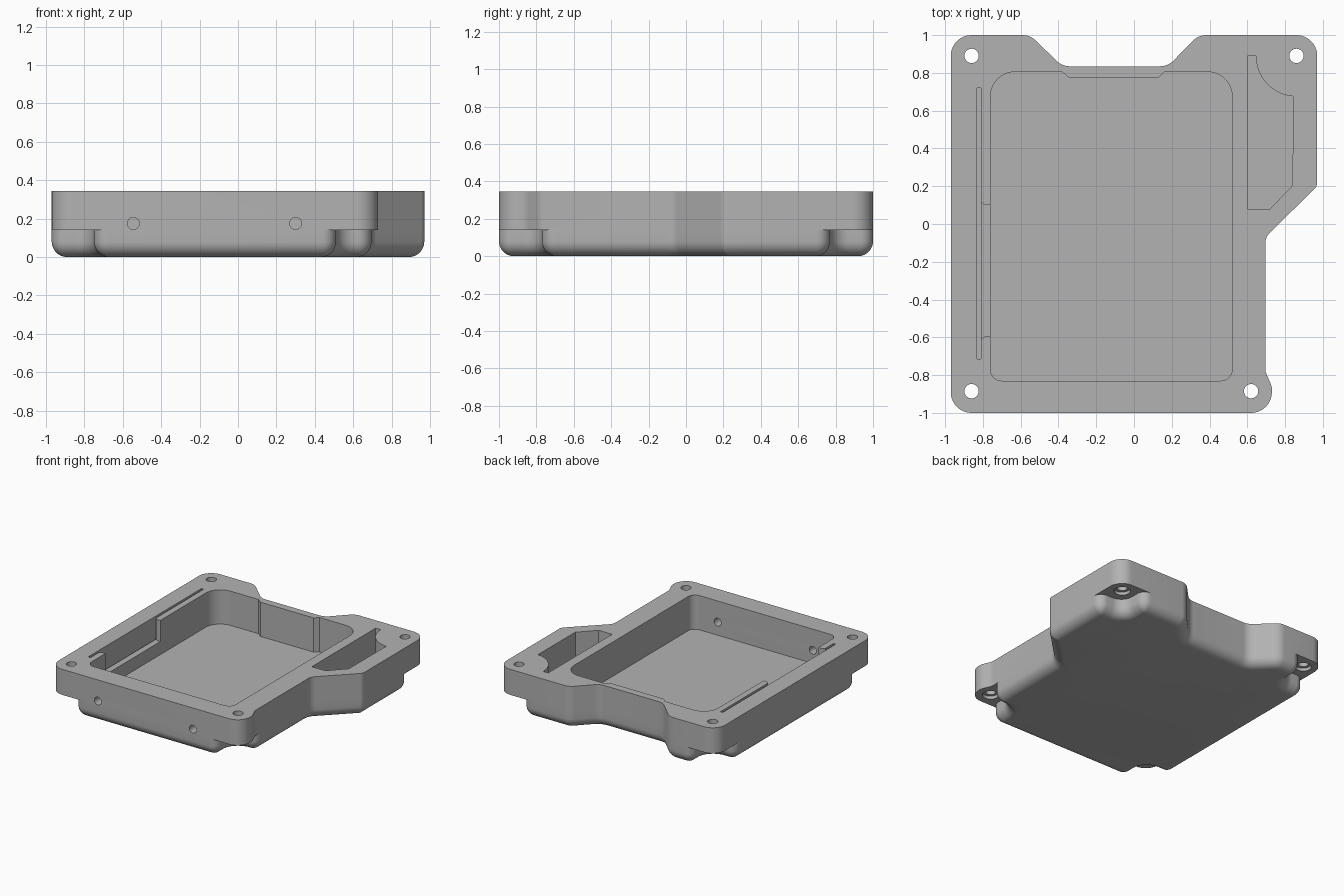
import bpy, bmesh, math
from mathutils import Vector, Matrix

cube = bpy.data.objects.get("Cube")
if cube:
    bpy.data.objects.remove(cube)

TOP, STEP, FLOOR, FILLET = 0.345, 0.14, 0.07, 0.08
HOLES = [(-0.86, -0.885), (0.62, -0.885), (-0.86, 0.89), (0.86, 0.89)]


def rounded(corners, inset=0, steps=10):
    """Counter-clockwise (x, y, radius) corners to a rounded, inset loop."""
    loop = []
    count = len(corners)
    for i, (x, y, radius) in enumerate(corners):
        p = Vector((x, y))
        u = (p - Vector(corners[i - 1][:2])).normalized()
        v = (Vector(corners[(i + 1) % count][:2]) - p).normalized()
        n, m = Vector((-u.y, u.x)), Vector((-v.y, v.x))
        p += inset * (n + m) / (1 + n.dot(m))
        if radius == 0:
            loop.append(p)
            continue
        angle = math.atan2(u.cross(v), u.dot(v))
        side = math.copysign(1, angle)
        r = max(radius - side * inset, 0.003)
        start = p - u * r * math.tan(abs(angle) / 2)
        centre = start + n * side * r
        for k in range(steps + 1):
            loop.append(centre + Matrix.Rotation(angle * k / steps, 2) @ (start - centre))
    return loop


def solid(name, layers):
    """Closed mesh skinned through (loop, height) layers from bottom to top."""
    bm = bmesh.new()
    rings = [[bm.verts.new((p.x, p.y, z)) for p in loop] for loop, z in layers]
    for low, high in zip(rings, rings[1:]):
        for i in range(len(low)):
            j = (i + 1) % len(low)
            bm.faces.new((low[i], low[j], high[j], high[i]))
    bm.faces.new(rings[0][::-1])
    bm.faces.new(rings[-1])
    return finish(bm, name)


def finish(bm, name):
    mesh = bpy.data.meshes.new(name)
    bmesh.ops.recalc_face_normals(bm, faces=bm.faces)
    bm.to_mesh(mesh)
    bm.free()
    ob = bpy.data.objects.new(name, mesh)
    bpy.context.collection.objects.link(ob)
    return ob


def prism(name, corners, bottom, top):
    loop = rounded(corners)
    return solid(name, [(loop, bottom), (loop, top)])


def cylinder(name, centre, radius, depth, along_y=False):
    bm = bmesh.new()
    turn = Matrix.Rotation(math.pi / 2, 4, 'X') if along_y else Matrix()
    bmesh.ops.create_cone(bm, cap_ends=True, segments=32, radius1=radius, radius2=radius,
                          depth=depth, matrix=Matrix.Translation(centre) @ turn)
    return finish(bm, name)


def combine(ob, tool, operation):
    """Apply a boolean and remove the tool."""
    mod = ob.modifiers.new("boolean", 'BOOLEAN')
    mod.operation, mod.object, mod.solver = operation, tool, 'EXACT'
    graph = bpy.context.evaluated_depsgraph_get()
    mesh = bpy.data.meshes.new_from_object(ob.evaluated_get(graph))
    ob.modifiers.clear()
    ob.data = mesh
    bpy.data.objects.remove(tool)


def notch(ox, oy, ix, iy, along_x):
    """Screw recess replacing an outer corner of the lower tray."""
    pts = [(ix, oy, 0.07), (ix, iy, 0.1), (ox, iy, 0.07)]
    return pts if along_x else pts[::-1]


# Outline pieces shared by the upper rim and the lower tray
right_side = [(0.695, -0.07, 0.08), (0.97, 0.2, 0.05)]
back_gap = [(0.34, 1, 0.1), (0.18, 0.835, 0.1), (-0.38, 0.835, 0.1), (-0.55, 1, 0.1)]

rim_outline = ([(-0.97, -1, 0.11), (0.73, -1, 0.11), (0.73, -0.86, 0.08), (0.695, -0.78, 0.08)]
               + right_side + [(0.97, 1, 0.11)] + back_gap + [(-0.97, 1, 0.11)])
tray_outline = (notch(-0.97, -1, -0.75, -0.77, False) + notch(0.695, -1, 0.51, -0.77, True)
                + right_side + notch(0.97, 1, 0.75, 0.77, False)
                + back_gap + notch(-0.97, 1, -0.75, 0.77, True))

# Lower tray with a rounded bottom edge, joined to the upper rim
layers = []
for k in range(9):
    a = math.pi / 2 * k / 8
    layers.append((rounded(tray_outline, FILLET * (1 - math.sin(a))), FILLET * (1 - math.cos(a))))
layers.append((rounded(tray_outline), STEP))
housing = solid("enclosure_base", layers)
combine(housing, prism("upper_rim", rim_outline, STEP, TOP), 'UNION')

# Main cavity, with the back wall thickened behind the outer recess
cavity = [(-0.76, -0.83, 0.06), (0.52, -0.83, 0.06), (0.52, 0.805, 0.13), (0.16, 0.805, 0),
          (0.13, 0.775, 0), (-0.345, 0.775, 0), (-0.38, 0.805, 0), (-0.76, 0.805, 0.13)]

# Side compartment curving around the back screw post
post = Vector(HOLES[3])
side_pocket = [(0.6, 0.08, 0), (0.72, 0.08, 0), (0.84, 0.205, 0)]
for k in range(13):
    a = math.radians(265 - 85 * k / 12)
    side_pocket.append((post.x + 0.215 * math.cos(a), post.y + 0.215 * math.sin(a), 0))
side_pocket.append((0.6, post.y, 0))

# Card slot and its opening into the cavity
slot = [(-0.83, -0.715, 0), (-0.81, -0.715, 0), (-0.81, 0.72, 0), (-0.83, 0.72, 0)]
opening = [(-0.82, -0.62, 0), (-0.79, -0.595, 0.02), (-0.7, -0.595, 0),
           (-0.7, 0.1, 0), (-0.79, 0.1, 0.02), (-0.82, 0.125, 0)]

cutters = [prism("cavity_cutter", cavity, FLOOR, 1),
           prism("pocket_cutter", side_pocket, FLOOR, 1),
           prism("slot_cutter", slot, FLOOR, 1),
           prism("opening_cutter", opening, 0.175, 1)]

# Screw holes with shallow counterbores underneath
for x, y in HOLES:
    cutters.append(cylinder("screw_cutter", (x, y, 0.2), 0.038, 1))
    cutters.append(cylinder("counterbore_cutter", (x, y, STEP), 0.06, 0.05))

# Cable holes through the front wall
for x in (-0.545, 0.3):
    cutters.append(cylinder("cable_cutter", (x, -0.95, 0.175), 0.031, 0.4, True))

for tool in cutters:
    combine(housing, tool, 'DIFFERENCE')

# Plain grey finish
grey = bpy.data.materials.new("grey_plastic")
grey.use_nodes = True
colour = (0.45, 0.45, 0.45, 1)
grey.diffuse_color = colour
grey.node_tree.nodes["Principled BSDF"].inputs["Base Color"].default_value = colour
housing.data.materials.clear()
housing.data.materials.append(grey)
for face in housing.data.polygons:
    face.material_index = 0

bpy.ops.object.select_all(action='DESELECT')
housing.select_set(True)
bpy.context.view_layer.objects.active = housing
bpy.ops.object.shade_smooth_by_angle(angle=math.radians(30))
